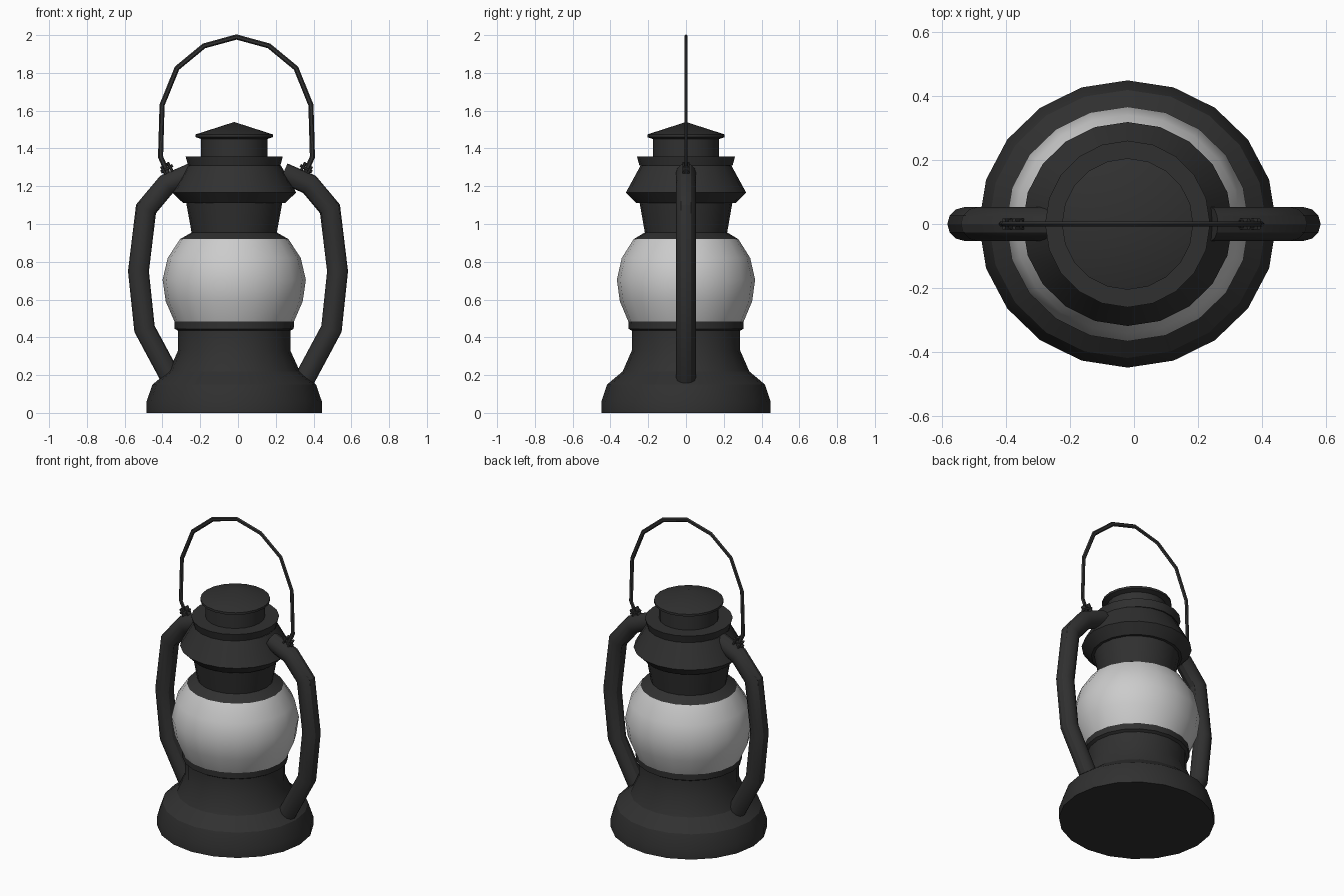
import bpy, bmesh, math
from mathutils import Vector

if "Cube" in bpy.data.objects:
    bpy.data.objects.remove(bpy.data.objects["Cube"])

CX = -0.02      # the round body sits slightly left of the arms
SIDES = 20


def material(name, v):
    m = bpy.data.materials.new(name)
    m.diffuse_color = (v, v, v, 1)
    m.use_nodes = True
    m.node_tree.nodes["Principled BSDF"].inputs["Base Color"].default_value = m.diffuse_color
    return m


dark = material("dark_metal", 0.03)
pale = material("frosted_glass", 0.72)


def finish(bm, name, mat, angle=30):
    bmesh.ops.remove_doubles(bm, verts=bm.verts, dist=1e-5)
    bmesh.ops.recalc_face_normals(bm, faces=bm.faces)
    me = bpy.data.meshes.new(name)
    bm.to_mesh(me)
    bm.free()
    ob = bpy.data.objects.new(name, me)
    bpy.context.collection.objects.link(ob)
    me.materials.append(mat)
    bpy.ops.object.select_all(action='DESELECT')
    ob.select_set(True)
    bpy.context.view_layer.objects.active = ob
    bpy.ops.object.shade_smooth_by_angle(angle=math.radians(angle))
    return ob


def bridge(bm, rings):
    for a, b in zip(rings, rings[1:]):
        n = len(a)
        for i in range(n):
            j = (i + 1) % n
            bm.faces.new((a[i], a[j], b[j], b[i]))


def lathe(name, profile, mat=dark, sx=1.036, base=False):
    """Revolve (radius, z) points; sx widens the section along x."""
    bm = bmesh.new()
    rings = []
    for r, z in profile:
        rings.append([bm.verts.new((CX + r * sx * math.cos(t), r * math.sin(t), z))
                      for t in (2 * math.pi * i / SIDES for i in range(SIDES))])
    bridge(bm, rings)
    if base:
        bm.faces.new(rings[0][::-1])
    return finish(bm, name, mat)


def sweep(name, path, ru, rv, sides, mat=dark, phase=0.0):
    """Mitred tube along (x, z) points in the y = 0 plane."""
    bm = bmesh.new()
    p = [Vector(q) for q in path]
    d = [(b - a).normalized() for a, b in zip(p, p[1:])]
    rings = []
    for i, c in enumerate(p):
        d0, d1 = d[max(i - 1, 0)], d[min(i, len(d) - 1)]
        t = (d0 + d1).normalized()
        n = Vector((-t.y, t.x)) / max(t.dot(d0), 0.5)
        ring = []
        for k in range(sides):
            a = 2 * math.pi * k / sides + phase
            q = c + n * ru * math.cos(a)
            ring.append(bm.verts.new((q.x, rv * math.sin(a), q.y)))
        rings.append(ring)
    bridge(bm, rings)
    bm.faces.new(rings[0])
    bm.faces.new(rings[-1])
    return finish(bm, name, mat)


# Fuel tank base and burner collar
lathe("tank_base", [(0.448, 0), (0.448, 0.06), (0.418, 0.15), (0.335, 0.22)], base=True)
lathe("burner_collar", [(0.335, 0.22), (0.287, 0.33), (0.287, 0.435),
                        (0.304, 0.445), (0.305, 0.483)])

# Glass globe
lathe("globe", [(0.305, 0.483), (0.35, 0.59), (0.366, 0.705), (0.34, 0.82),
                (0.277, 0.92)], pale)

# Chimney neck and flared hood
lathe("chimney_neck", [(0.277, 0.92), (0.218, 0.955), (0.245, 1.11)])
lathe("hood", [(0.245, 1.11), (0.262, 1.11), (0.318, 1.167), (0.24, 1.31)], sx=1.03)
lathe("hood_rim", [(0.24, 1.31), (0.247, 1.31), (0.26, 1.358), (0.175, 1.358)], sx=0.99)

# Vent and conical cap
lathe("vent", [(0.175, 1.358), (0.175, 1.46)], sx=1.0)
lathe("cap", [(0.175, 1.45), (0.205, 1.46), (0.205, 1.474), (0.0, 1.54)], sx=1.0)

# Side tubes and handle clips, mirrored left and right
for side, s in (("left", -1), ("right", 1)):
    sweep(side + "_tube", [(s * x, z) for x, z in (
        (0.35, 0.175), (0.495, 0.445), (0.527, 0.75), (0.487, 1.08),
        (0.378, 1.21), (0.24, 1.27))], 0.055, 0.053, 12)
    o = -0.008
    for part, pts, w in (
            ("clip_inner_prong", ((0.366, 1.326), (0.326, 1.255)), 0.02),
            ("clip_outer_prong", ((0.398, 1.305), (0.358, 1.234)), 0.02),
            ("clip_pin", ((0.40, 1.275), (0.338, 1.31)), 0.014)):
        sweep(side + "_" + part, [(o + s * x, z) for x, z in pts],
              0.008, w, 6)

# Wire carrying handle
half = [(0.362, 1.265), (0.402, 1.355), (0.394, 1.63), (0.315, 1.825), (0.172, 1.943)]
path = [(-x, z) for x, z in half] + [(0, 1.99)] + [(x, z) for x, z in half[::-1]]
sweep("handle", [(x - 0.008, z) for x, z in path], 0.0135, 0.009, 6)
